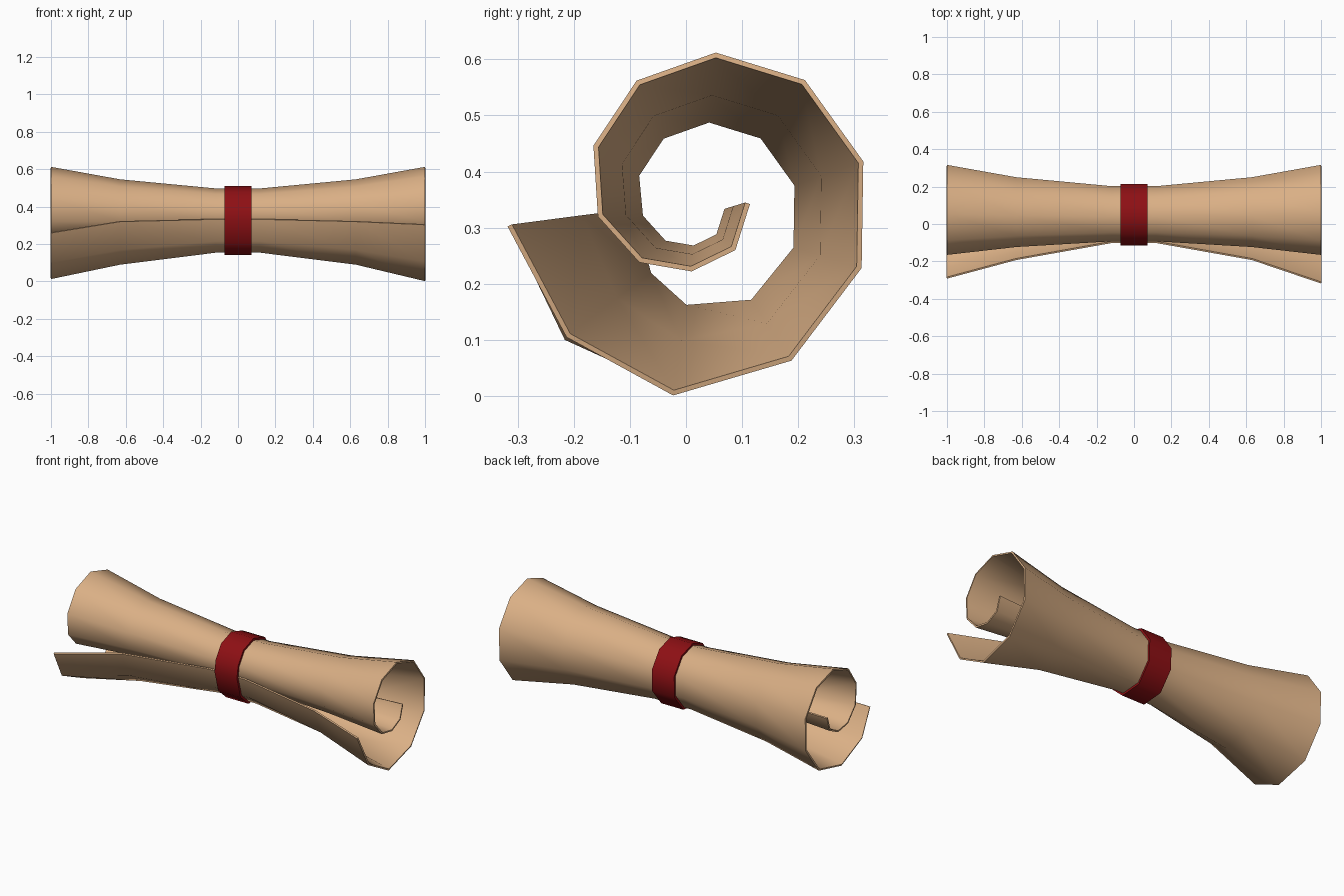
import bpy, bmesh, math
from mathutils import Vector

if "Cube" in bpy.data.objects:
    bpy.data.objects.remove(bpy.data.objects["Cube"])


def material(name, rgb):
    m = bpy.data.materials.new(name)
    m.diffuse_color = (*rgb, 1)
    m.use_nodes = True
    m.node_tree.nodes["Principled BSDF"].inputs["Base Color"].default_value = m.diffuse_color
    return m


parchment = material("parchment tan", (0.70, 0.43, 0.235))
red = material("ribbon dark red", (0.27, 0.005, 0.007))

# Spiral cross-section (y, z) of the outer surface, from loose flap to inner edge
END = [(-0.318, 0.302), (-0.213, 0.105), (-0.023, 0.001), (0.188, 0.063),
       (0.313, 0.228), (0.316, 0.418), (0.212, 0.563), (0.053, 0.612),
       (-0.088, 0.562), (-0.165, 0.446), (-0.157, 0.320), (-0.083, 0.238),
       (0.010, 0.222), (0.088, 0.260), (0.114, 0.342)]
# Tight waist: the end spiral shrunk about its centre, with the flap pulled in
CY, CZ, K = 0.022, 0.314, 0.6
MID = [(CY + (y - CY) * K, CZ + (z - CZ) * K) for y, z in END]
MID = [(y + 0.004 * (CY - y) / 0.18 * -1, z + 0.004 * (z - CZ) / 0.18) if 3 <= i < 10
       else (y, z) for i, (y, z) in enumerate(MID)]
MID[:4] = [(-0.102, 0.331), (-0.070, 0.214), (-0.002, 0.153), (0.121, 0.163)]
# Left end flap hangs a little lower
LEFT = [(-0.292, 0.258), (-0.216, 0.100), (-0.023, 0.012)] + END[3:]


def blend(a, b, t):
    return [(p[0] + (q[0] - p[0]) * t, p[1] + (q[1] - p[1]) * t) for p, q in zip(a, b)]


def loft(name, sections, closed, mat, thickness, offset):
    bm = bmesh.new()
    rows = [[bm.verts.new((x, y, z)) for y, z in prof] for x, prof in sections]
    n = len(rows[0])
    for r, s in zip(rows, rows[1:]):
        for j in range(n if closed else n - 1):
            k = (j + 1) % n
            bm.faces.new((r[j], s[j], s[k], r[k]))
    me = bpy.data.meshes.new(name)
    bm.to_mesh(me)
    bm.free()
    ob = bpy.data.objects.new(name, me)
    bpy.context.collection.objects.link(ob)
    me.materials.append(mat)
    # Sheet normals point into the roll
    mod = ob.modifiers.new("thickness", "SOLIDIFY")
    mod.thickness = thickness
    mod.offset = offset
    mod.use_even_offset = True
    bpy.ops.object.select_all(action="DESELECT")
    ob.select_set(True)
    bpy.context.view_layer.objects.active = ob
    bpy.ops.object.modifier_apply(modifier=mod.name)
    bpy.ops.object.shade_smooth_by_angle(angle=math.radians(60))
    return ob


# Rolled sheet
WAIST = blend(MID, END, 0.42)
loft("scroll_sheet", [(-1, LEFT), (-0.63, WAIST), (-0.12, MID), (0.12, MID),
                      (0.63, WAIST), (1, END)], False, parchment, 0.009, 1)

# Ribbon band hugging the waist
loop = MID[:10]
loft("ribbon_band", [(-0.073, loop), (0.073, loop)], True, red, 0.012, -1)
